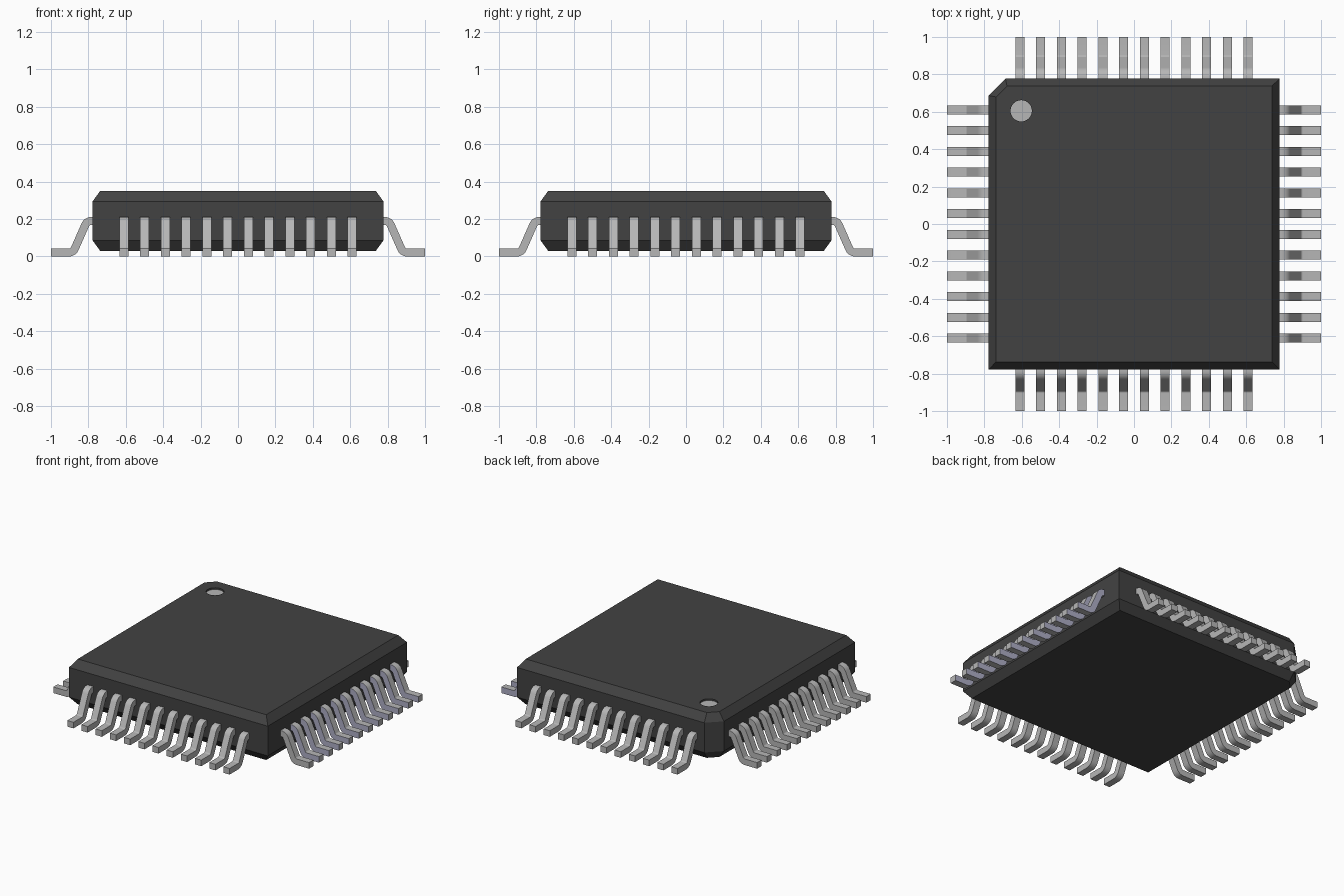
import bpy, bmesh, math
from mathutils import Matrix

cube = bpy.data.objects.get("Cube")
if cube:
    bpy.data.objects.remove(cube)


def material(name, rgb):
    m = bpy.data.materials.new(name)
    m.use_nodes = True
    m.diffuse_color = (*rgb, 1)
    m.node_tree.nodes["Principled BSDF"].inputs["Base Color"].default_value = (*rgb, 1)
    return m


BLACK = material("black plastic", (0.055, 0.055, 0.055))
METAL = material("grey metal", (0.47, 0.47, 0.47))
BLUE = material("bluish metal", (0.42, 0.42, 0.56))


def add_object(name, bm, *mats):
    bmesh.ops.recalc_face_normals(bm, faces=bm.faces)
    mesh = bpy.data.meshes.new(name)
    bm.to_mesh(mesh)
    bm.free()
    for m in mats:
        mesh.materials.append(m)
    ob = bpy.data.objects.new(name, mesh)
    bpy.context.collection.objects.link(ob)
    return ob


def disc(name, radius, z0, z1, mat):
    bm = bmesh.new()
    bmesh.ops.create_cone(bm, cap_ends=True, segments=32, radius1=radius, radius2=radius,
                          depth=z1 - z0, matrix=Matrix.Translation((-0.603, 0.605, (z0 + z1) / 2)))
    return add_object(name, bm, mat)


# Body: stacked outlines with one cut corner, bevelled above and below
def outline(h, cut):
    return [(-h, -h), (h, -h), (h, h), (cut - h, h), (-h, h - cut)]


bm = bmesh.new()
rings = [[bm.verts.new((x, y, z)) for x, y in outline(h, cut)]
         for z, h, cut in ((0.03, 0.737, 0.058), (0.085, 0.777, 0.09),
                           (0.295, 0.777, 0.09), (0.35, 0.737, 0.058))]
for low, high in zip(rings, rings[1:]):
    for i in range(5):
        j = (i + 1) % 5
        bm.faces.new((low[i], low[j], high[j], high[i]))
bm.faces.new(rings[0])
bm.faces.new(rings[-1])
body = add_object("body", bm, BLACK)

# Shallow round recess with a light floor marking the first pin
cutter = disc("recess_cutter", 0.057, 0.335, 0.4, BLACK)
cutter.hide_render = True
cutter.hide_viewport = True
cut = body.modifiers.new("recess", 'BOOLEAN')
cut.operation = 'DIFFERENCE'
cut.solver = 'EXACT'
cut.object = cutter
disc("pin_one_dot", 0.057, 0.332, 0.338, METAL)


# Gull-wing pin profile: two bends of equal angle joined by a straight slope
def arc(cx, cz, r, a0, a1, n=6):
    return [(cx + r * math.cos(math.radians(a0 + (a1 - a0) * i / n)),
             cz + r * math.sin(math.radians(a0 + (a1 - a0) * i / n))) for i in range(n + 1)]


THICK, R_IN, TILT = 0.043, 0.013, 23
R_OUT = R_IN + THICK
UP, DOWN = (0.785, 0.155), (0.904, R_OUT)
profile = ([(0.76, UP[1] + R_OUT)] + arc(*UP, R_OUT, 90, TILT)
           + arc(*DOWN, R_IN, 180 + TILT, 270) + [(1, THICK), (1, 0)]
           + arc(*DOWN, R_OUT, 270, 180 + TILT)
           + arc(*UP, R_IN, TILT, 90) + [(0.76, UP[1] + R_IN)])

COUNT, PITCH, WIDTH = 12, 0.111, 0.048
for row, side in enumerate(("left", "back", "right", "front")):
    bm = bmesh.new()
    for k in range(COUNT):
        y = (k - (COUNT - 1) / 2) * PITCH
        a, b = [[bm.verts.new((x, y + s * WIDTH / 2, z)) for x, z in profile] for s in (-1, 1)]
        for i in range(len(profile)):
            j = (i + 1) % len(profile)
            bm.faces.new((a[i], a[j], b[j], b[i])).smooth = True
        for cap in (a, b):
            face = bm.faces.new(cap)
            # Cut flanks of this row are bluish, apart from the foremost one
            if side == "left" and not (k == 0 and cap is a):
                face.material_index = 1
    bmesh.ops.rotate(bm, verts=bm.verts, matrix=Matrix.Rotation(row * math.pi / 2, 3, 'Z'))
    pins = add_object(side + "_pins", bm, METAL, BLUE)
    bpy.ops.object.select_all(action='DESELECT')
    pins.select_set(True)
    bpy.context.view_layer.objects.active = pins
    bpy.ops.object.shade_smooth_by_angle(angle=math.radians(35))
